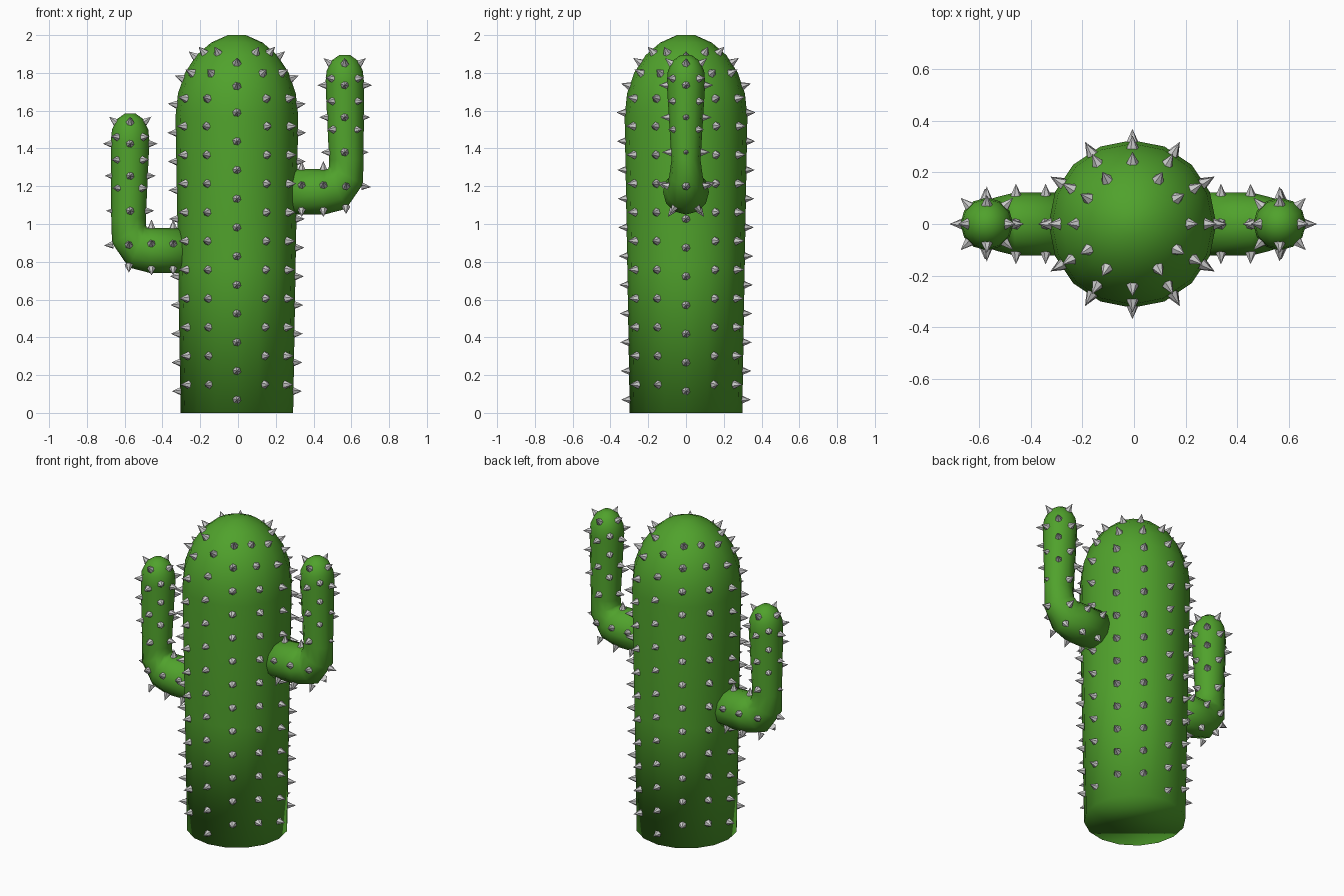
import bpy, bmesh, math
from mathutils import Vector

if "Cube" in bpy.data.objects:
    bpy.data.objects.remove(bpy.data.objects["Cube"])

CX = -0.006                      # body axis
R0, R1, ZD, HD = 0.298, 0.325, 1.57, 0.43   # base radius, shoulder radius, dome start, dome height

green = bpy.data.materials.new("cactus_green")
green.diffuse_color = (0.08, 0.36, 0.025, 1)
green.use_nodes = True
green.node_tree.nodes["Principled BSDF"].inputs["Base Color"].default_value = green.diffuse_color


def finish(name, bm, mat=None, smooth=False):
    bmesh.ops.recalc_face_normals(bm, faces=bm.faces[:])
    me = bpy.data.meshes.new(name)
    bm.to_mesh(me)
    bm.free()
    if mat:
        me.materials.append(mat)
    for p in me.polygons:
        p.use_smooth = smooth
    ob = bpy.data.objects.new(name, me)
    bpy.context.collection.objects.link(ob)
    return ob


def skin(name, rings):
    """Bridge equal rings of points and cap both ends."""
    bm = bmesh.new()
    loops = [[bm.verts.new(p) for p in ring] for ring in rings]
    n = len(loops[0])
    for a, b in zip(loops, loops[1:]):
        for i in range(n):
            j = (i + 1) % n
            bm.faces.new((a[i], a[j], b[j], b[i]))
    bm.faces.new(loops[0])
    bm.faces.new(loops[-1])
    return finish(name, bm, green, True)


def add_spike(bm, pos, normal, r=0.024, h=0.047, n=6):
    """Small faceted cone standing on the surface."""
    d = Vector(normal).normalized()
    p = Vector(pos) - d * 0.004
    u = d.orthogonal().normalized()
    v = d.cross(u)
    base = [bm.verts.new(p + r * (u * math.cos(t) + v * math.sin(t)))
            for t in (2 * math.pi * i / n for i in range(n))]
    tip = bm.verts.new(p + d * (h + 0.004))
    for i in range(n):
        bm.faces.new((base[i], base[(i + 1) % n], tip))
    bm.faces.new(base[::-1])


# Trunk: 16-sided, widening upward, with an elliptical dome
profile = [(R0, 0), (0.311, 0.78)]
for k in range(6):
    t = math.radians(16.3 * k)
    profile.append((R1 * math.cos(t), ZD + HD * math.sin(t)))
profile[-1] = (profile[-1][0], 2.0)
skin("trunk", [[(CX + r * math.cos(a), r * math.sin(a), z)
                for a in (2 * math.pi * i / 16 for i in range(16))] for r, z in profile])

# Trunk spikes: 12 staggered columns following the profile
bm = bmesh.new()
for c in range(12):
    a = math.radians(30 * c)
    start = 0.115 if c % 6 == 0 else 0.07 if c % 3 == 0 else 0.15
    for i in range(14):
        s = start + 0.152 * i
        t = max(0, (s - ZD) / 0.45)
        if t > 1.0:
            break
        if t == 0:
            r, z, nr, nz = R0 + (R1 - R0) * s / ZD, s, 1, 0
        else:
            r, z = R1 * math.cos(t), ZD + HD * math.sin(t)
            nr, nz = math.cos(t) / R1, math.sin(t) / HD
        r -= 0.003
        add_spike(bm, (CX + r * math.cos(a), r * math.sin(a), z),
                  (nr * math.cos(a), nr * math.sin(a), nz))
finish("trunk_spikes", bm)

# Arm sections: inner (x, z), outer (x, z), half width in y
SECTIONS = [
    ((0.25, 1.29), (0.25, 1.05), 0.122),
    ((0.46, 1.29), (0.46, 1.05), 0.122),
    ((0.48, 1.292), (0.575, 1.08), 0.105),
    ((0.485, 1.305), (0.664, 1.21), 0.088),
    ((0.485, 1.34), (0.668, 1.34), 0.077),
    ((0.466, 1.75), (0.67, 1.75), 0.102),
    ((0.472, 1.81), (0.664, 1.81), 0.096),
    ((0.498, 1.865), (0.638, 1.865), 0.07),
    ((0.54, 1.895), (0.596, 1.895), 0.028),
]
AX = 0.568                       # axis of the upright part


def build_arm(side, sign, dz):
    def place(x, y, z):
        return (sign * x - 0.003, y, z + dz)

    rings = []
    for (ix, iz), (ox, oz), w in SECTIONS:
        ring = []
        for k in range(12):
            a = 2 * math.pi * k / 12
            f = 0.5 + 0.5 * math.cos(a)
            ring.append(place(ox + (ix - ox) * f, w * math.sin(a), oz + (iz - oz) * f))
        rings.append(ring)
    skin(side + "_arm", rings)

    bm = bmesh.new()

    def spike(p, n):
        add_spike(bm, place(*p), (sign * n[0], n[1], n[2]), 0.022, 0.045)

    # five rows round the horizontal part
    for x, r in ((0.34, 0.119), (0.455, 0.119), (0.575, 0.1)):
        for k in range(5):
            if x > 0.5 and k == 0:
                continue
            a = math.radians(90 + 72 * k)
            spike((x, r * math.cos(a), 1.17 + r * math.sin(a)),
                  (0, math.cos(a), math.sin(a)))
    spike((0.662, 0, 1.2), (1, 0, -0.1))
    # eight staggered columns on the upright part
    for k in range(8):
        a = math.radians(45 * k)
        rows = ((1.5, 0.088, 0), (1.65, 0.095, 0), (1.77, 0.099, 0.1)) if k % 2 else \
               ((1.38, 0.082, 0), (1.565, 0.09, 0), (1.735, 0.1, 0), (1.85, 0.077, 0.8))
        for z, r, up in rows:
            spike((AX + r * math.cos(a), r * math.sin(a), z),
                  (math.cos(a), math.sin(a), up))
    finish(side + "_arm_spikes", bm)


build_arm("right", 1, 0)
build_arm("left", -1, -0.31)
